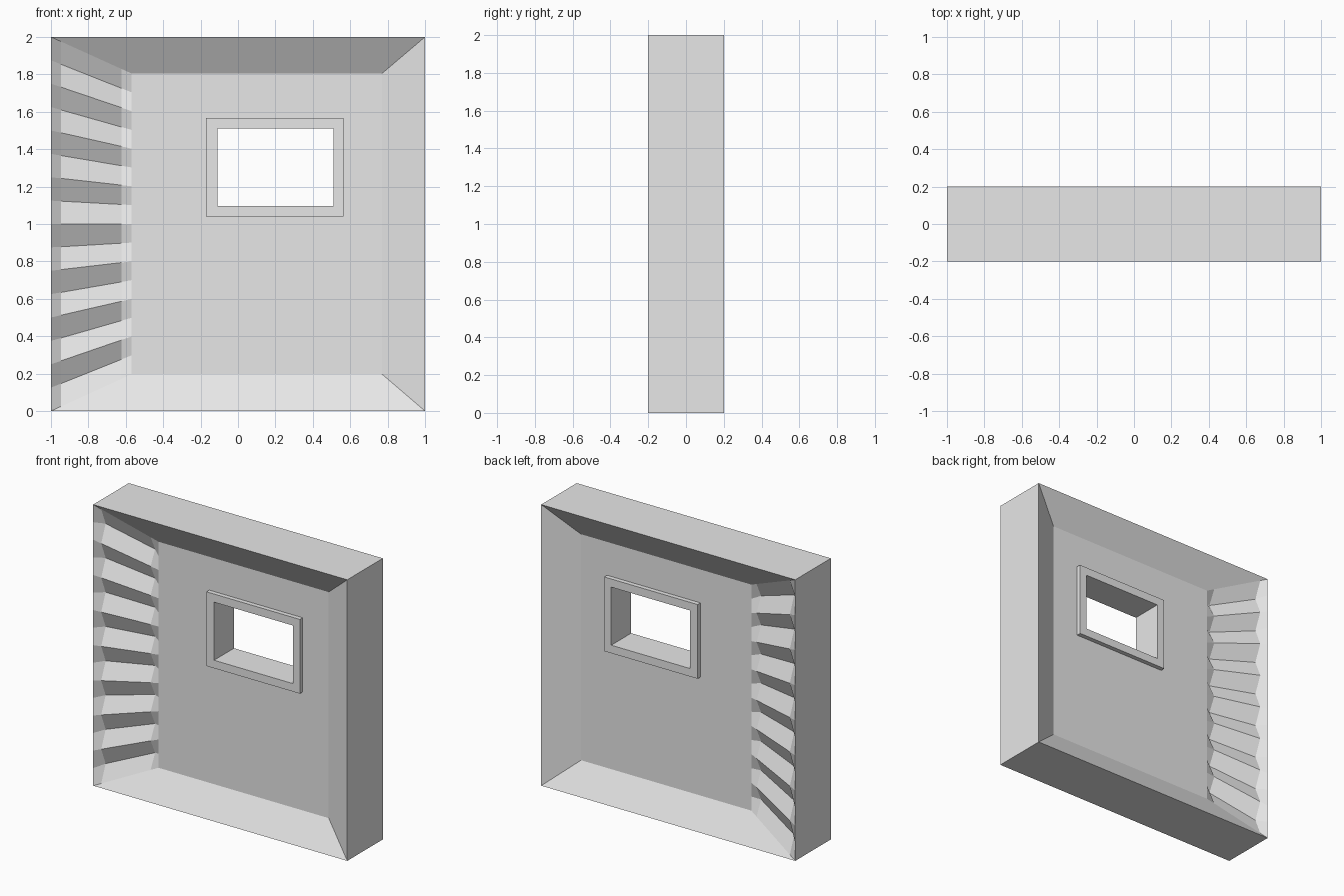
import bpy, bmesh

if "Cube" in bpy.data.objects:
    bpy.data.objects.remove(bpy.data.objects["Cube"])

grey = bpy.data.materials.new("light grey")
grey.diffuse_color = (0.8, 0.8, 0.8, 1)
grey.use_nodes = True
grey.node_tree.nodes["Principled BSDF"].inputs["Base Color"].default_value = grey.diffuse_color

HALF = 0.2                       # half thickness of the panel rim
DROP = 0.12                      # depth of the recess on each side
RIB = 0.05                       # depth of the grooves between ribs
ROWS = 16
XL, XR, ZB, ZT = -0.57, 0.77, 0.197, 1.805      # recessed wall rectangle
WIN = (-0.17, 0.565, 1.04, 1.568)               # window frame outside
HOLE = (-0.11, 0.51, 1.097, 1.51)               # window frame inside


def finish(bm, name):
    bmesh.ops.remove_doubles(bm, verts=bm.verts, dist=1e-5)
    bmesh.ops.recalc_face_normals(bm, faces=bm.faces)
    me = bpy.data.meshes.new(name)
    bm.to_mesh(me)
    bm.free()
    me.materials.append(grey)
    ob = bpy.data.objects.new(name, me)
    bpy.context.collection.objects.link(ob)
    return ob


def rect(r, y):
    x0, x1, z0, z1 = r
    return [(x0, y, z0), (x1, y, z0), (x1, y, z1), (x0, y, z1)]


def ring(face, a, b):
    """Four quads joining two rectangular loops."""
    for i in range(4):
        j = (i + 1) % 4
        face([a[i], a[j], b[j], b[i]])


def face_maker(bm):
    return lambda pts: bm.faces.new([bm.verts.new(p) for p in pts])


# Wall panel: outer edges, then both recessed sides
bm = bmesh.new()
face = face_maker(bm)
OUT = (-1, 1, 0, 2)
ring(face, rect(OUT, -HALF), rect(OUT, HALF))

for s in (-1, 1):
    # Ribbed left slope: columns of points zigzagging in depth
    cols = []
    for t in (0, 0.123, 0.88, 1):
        x = -1 + t * (XL + 1)
        lo, hi = t * ZB, 2 + t * (ZT - 2)
        col = []
        for i in range(ROWS + 1):
            groove = RIB if (i % 2 and 0 < t < 1) else 0
            col.append((x, s * (HALF - t * DROP - groove),
                        lo + (hi - lo) * i / ROWS))
        cols.append(col)
    for a, b in zip(cols, cols[1:]):
        for i in range(ROWS):
            face([a[i], b[i], b[i + 1], a[i + 1]])

    # Plain bottom, right and top slopes
    o = rect(OUT, s * HALF)
    n = rect((XL, XR, ZB, ZT), s * (HALF - DROP))
    face([o[1], n[1]] + [c[0] for c in reversed(cols)])
    face([o[1], o[2], n[2], n[1]])
    face([o[2], n[2]] + [c[-1] for c in reversed(cols)])

    # Recessed wall around the window opening
    w = rect(WIN, s * (HALF - DROP))
    face([n[0], n[1], w[1], w[0]])
    face([n[1], n[2], w[2], w[1]])
    face([n[2], n[3], w[3], w[2]])
    face(cols[-1] + [w[3], w[0]])
finish(bm, "wall_panel")

# Window frame passing through the wall
bm = bmesh.new()
face = face_maker(bm)
Y = 0.112
ring(face, rect(WIN, -Y), rect(WIN, Y))
ring(face, rect(HOLE, -Y), rect(HOLE, Y))
for y in (-Y, Y):
    ring(face, rect(WIN, y), rect(HOLE, y))
finish(bm, "window_frame")
